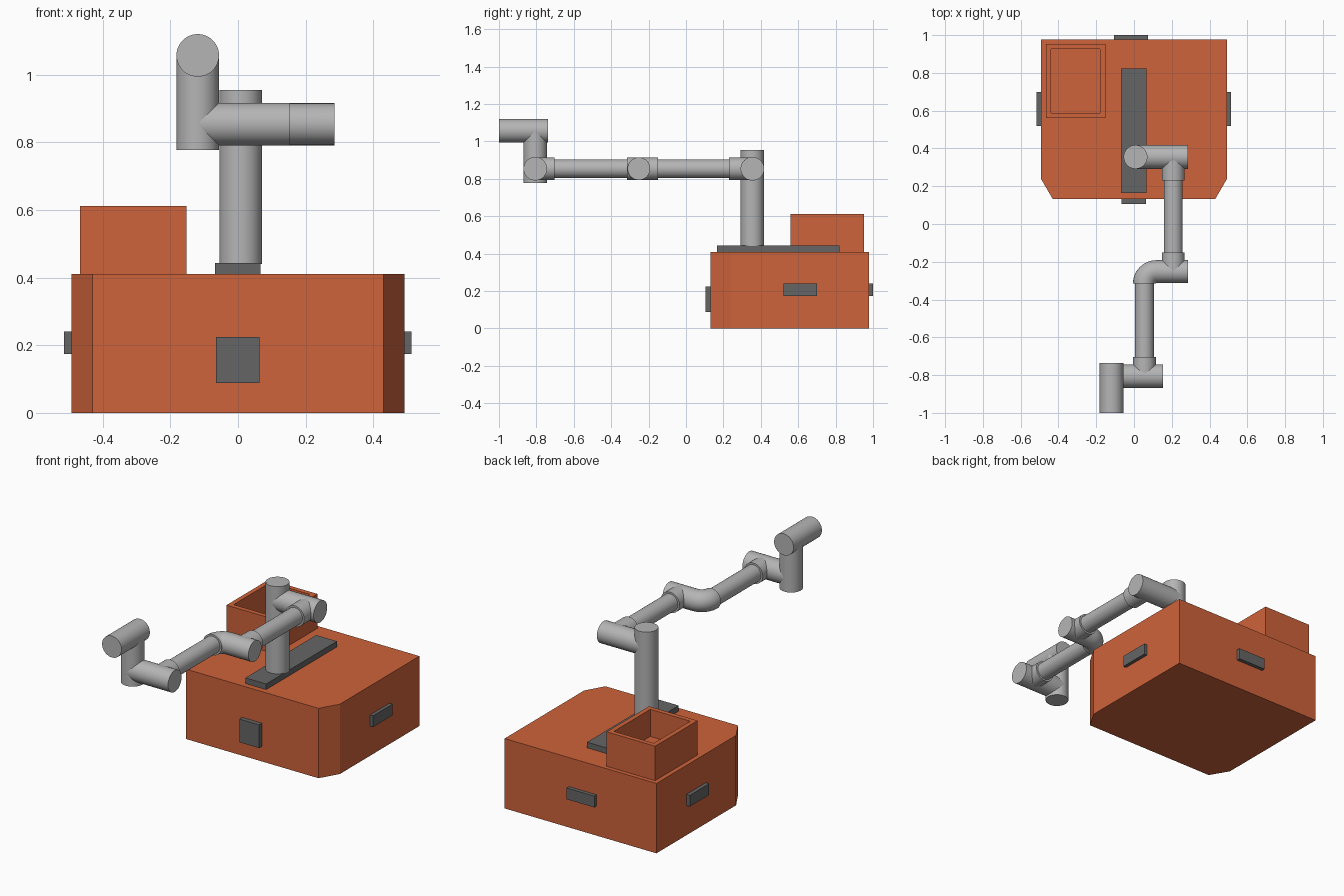
import bpy, bmesh, math
from mathutils import Vector, Matrix

if "Cube" in bpy.data.objects:
    bpy.data.objects.remove(bpy.data.objects["Cube"])


def material(name, rgb):
    m = bpy.data.materials.new(name)
    m.diffuse_color = (*rgb, 1)
    m.use_nodes = True
    m.node_tree.nodes["Principled BSDF"].inputs["Base Color"].default_value = m.diffuse_color
    return m


ORANGE = material("orange_paint", (0.62, 0.125, 0.044))
DARK = material("dark_grey", (0.13, 0.13, 0.13))
STEEL = material("light_grey", (0.46, 0.46, 0.46))


def finish(name, bm, mat, smooth=False):
    bmesh.ops.recalc_face_normals(bm, faces=bm.faces)
    me = bpy.data.meshes.new(name)
    bm.to_mesh(me)
    bm.free()
    me.materials.append(mat)
    ob = bpy.data.objects.new(name, me)
    bpy.context.collection.objects.link(ob)
    if smooth:
        bpy.ops.object.select_all(action='DESELECT')
        ob.select_set(True)
        bpy.context.view_layer.objects.active = ob
        bpy.ops.object.shade_smooth_by_angle(angle=math.radians(35))
    return ob


def prism(outline, z0, z1):
    bm = bmesh.new()
    face = bm.faces.new([bm.verts.new((x, y, z0)) for x, y in outline])
    top = bmesh.ops.extrude_face_region(bm, geom=[face], use_keep_orig=True)["geom"]
    for v in top:
        if isinstance(v, bmesh.types.BMVert):
            v.co.z = z1
    bmesh.ops.recalc_face_normals(bm, faces=bm.faces)
    return bm


def block(x0, x1, y0, y1, z0, z1):
    return prism([(x0, y0), (x1, y0), (x1, y1), (x0, y1)], z0, z1)


def tube(name, a, b, r):
    a, b = Vector(a), Vector(b)
    d = b - a
    mat = Matrix.Translation((a + b) / 2) @ d.to_track_quat('Z', 'Y').to_matrix().to_4x4()
    bm = bmesh.new()
    bmesh.ops.create_cone(bm, cap_ends=True, segments=48, radius1=r, radius2=r,
                          depth=d.length, matrix=mat)
    return finish(name, bm, STEEL, True)


# Mobile base with chamfered front corners
half = [(0.43, 0.132), (0.493, 0.24), (0.493, 0.978)]
finish("base_body", prism(half + [(-x, y) for x, y in reversed(half)], 0, 0.41), ORANGE)

# Open storage bin: inset the top face and sink it
bm = block(-0.467, -0.152, 0.56, 0.953, 0.41, 0.612)
top = max(bm.faces, key=lambda f: f.calc_center_median().z)
bmesh.ops.inset_region(bm, faces=[top], thickness=0.039)
low = bmesh.ops.extrude_discrete_faces(bm, faces=[top])["faces"][0]
for v in low.verts:
    v.co.z = 0.453
bmesh.ops.remove_doubles(bm, verts=bm.verts, dist=1e-5)
finish("storage_bin", bm, ORANGE)

# Mounting rail and sensor plates
plates = {
    "mounting_rail": (-0.068, 0.067, 0.165, 0.822, 0.405, 0.443),
    "front_plate": (-0.065, 0.063, 0.105, 0.137, 0.089, 0.225),
    "back_plate": (-0.105, 0.075, 0.972, 1.0, 0.174, 0.24),
    "left_plate": (-0.515, -0.488, 0.52, 0.70, 0.174, 0.24),
    "right_plate": (0.488, 0.513, 0.52, 0.70, 0.174, 0.24),
}
for name, dims in plates.items():
    finish(name, block(*dims), DARK)

# Arm: straight tubes
R, LINK, COLLAR = 0.063, 0.05, 0.0605
Z = 0.854                      # height of the horizontal arm links
SY, EY, WY = 0.355, -0.252, -0.806   # shoulder, elbow and wrist axes
UX, FX, TX = 0.208, 0.055, -0.119    # upper arm, forearm and tool axes
TZ = 1.057
tube("column", (0.008, SY, 0.44), (0.008, SY, 0.955), R)
tube("shoulder", (0.008, SY, Z), (0.286, SY, Z), R)
tube("upper_arm_collar", (UX, SY, Z), (UX, 0.23, Z), COLLAR)
tube("upper_arm", (UX, 0.235, Z), (UX, -0.155, Z), LINK)
tube("elbow_collar", (UX, -0.15, Z), (UX, EY, Z), COLLAR)
tube("forearm", (FX, -0.31, Z), (FX, -0.71, Z), LINK)
tube("wrist_collar", (FX, -0.704, Z), (FX, WY, Z), COLLAR)
tube("wrist_sideways", (0.154, WY, Z), (TX, WY, Z), R)
tube("wrist_upright", (TX, WY, 0.778), (TX, WY, TZ), R)
tube("tool_mount", (TX, -1.0, TZ), (TX, -0.737, TZ), R)

# Curved elbow: disc extruded along x, then spun a quarter turn
B = 0.064
bm = bmesh.new()
bmesh.ops.create_circle(bm, cap_ends=True, segments=48, radius=0.0605,
                        matrix=Matrix.Translation((FX + B, EY, Z)) @ Matrix.Rotation(math.pi / 2, 4, 'Y'))
disc = bm.faces[:]
rim = bm.edges[:]
bmesh.ops.spin(bm, geom=rim, cent=(FX + B, EY - B, Z), axis=(0, 0, 1),
               angle=math.pi / 2, steps=12)
ext = bmesh.ops.extrude_edge_only(bm, edges=rim)["geom"]
for v in ext:
    if isinstance(v, bmesh.types.BMVert):
        v.co.x = 0.286
bmesh.ops.delete(bm, geom=disc, context='FACES_ONLY')
bmesh.ops.holes_fill(bm, edges=[e for e in bm.edges if e.is_boundary], sides=0)
finish("elbow", bm, STEEL, True)
